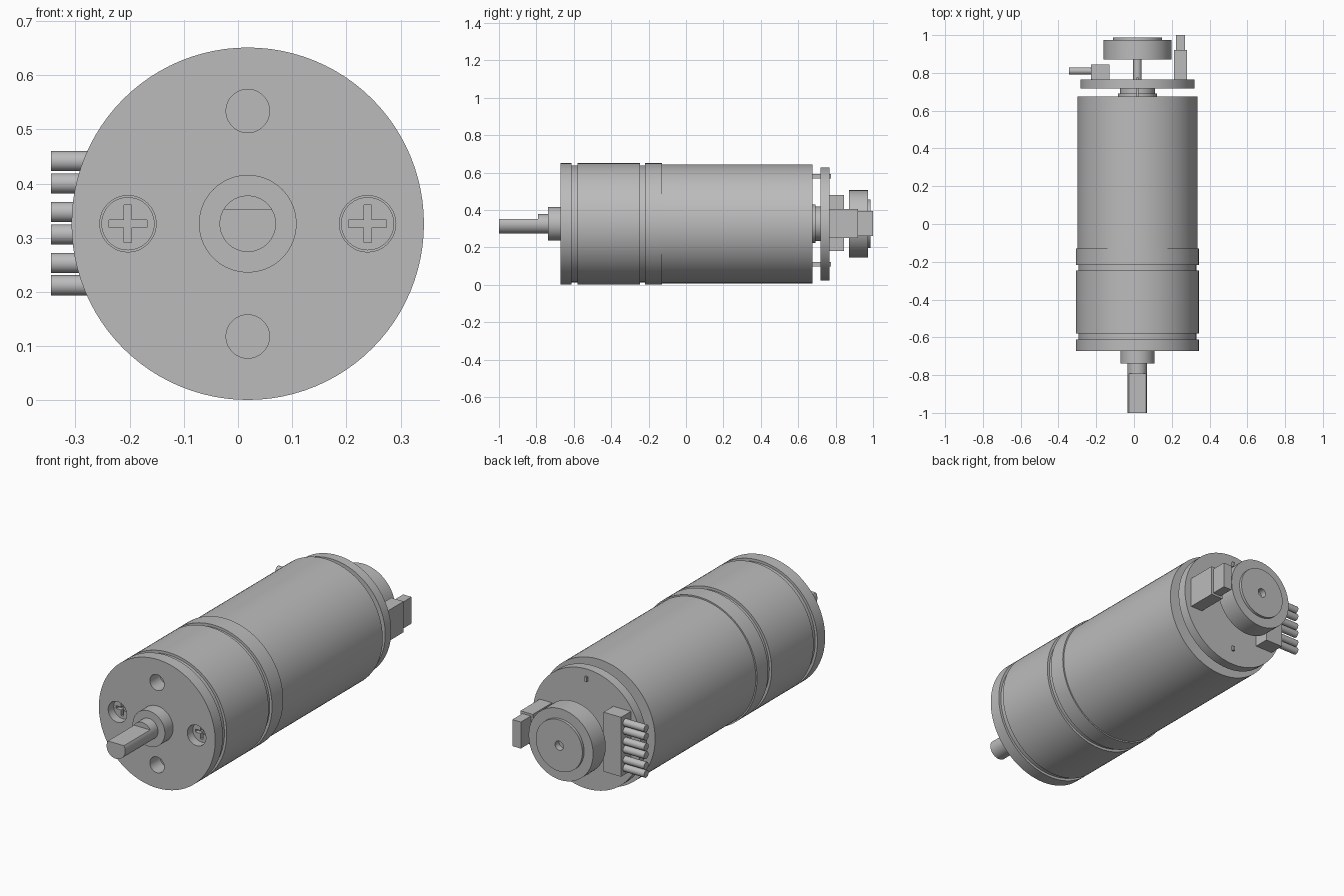
import bpy
import bmesh
import math
from mathutils import Matrix, Vector

cube = bpy.data.objects.get("Cube")
if cube:
    bpy.data.objects.remove(cube, do_unlink=True)

CX, CZ = 0.018, 0.326      # motor axis runs along y through this point

grey = bpy.data.materials.new("plain_grey")
grey.use_nodes = True
grey.diffuse_color = (0.5, 0.5, 0.5, 1)
grey.node_tree.nodes["Principled BSDF"].inputs["Base Color"].default_value = (0.5, 0.5, 0.5, 1)


def finish(name, bm):
    bmesh.ops.recalc_face_normals(bm, faces=bm.faces[:])
    mesh = bpy.data.meshes.new(name)
    bm.to_mesh(mesh)
    bm.free()
    mesh.materials.append(grey)
    obj = bpy.data.objects.new(name, mesh)
    bpy.context.scene.collection.objects.link(obj)
    return obj


def activate(obj):
    bpy.ops.object.select_all(action='DESELECT')
    obj.select_set(True)
    bpy.context.view_layer.objects.active = obj


def smooth(obj):
    activate(obj)
    bpy.ops.object.shade_smooth_by_angle(angle=math.radians(30))
    return obj


def lathe(name, profile, x=CX, z=CZ, sides=96):
    """Turn (y, radius) pairs about a line parallel to y and cap both ends."""
    bm = bmesh.new()
    rings = []
    for y, r in profile:
        angles = [math.tau * i / sides for i in range(sides)]
        rings.append([bm.verts.new((x + r * math.cos(a), y, z + r * math.sin(a))) for a in angles])
    for a, b in zip(rings, rings[1:]):
        for i in range(sides):
            j = (i + 1) % sides
            bm.faces.new((a[i], a[j], b[j], b[i]))
    bm.faces.new(rings[0])
    bm.faces.new(rings[-1])
    return smooth(finish(name, bm))


def box(name, xs, ys, zs):
    bm = bmesh.new()
    lo, hi = Vector((xs[0], ys[0], zs[0])), Vector((xs[1], ys[1], zs[1]))
    place = Matrix.Translation((lo + hi) / 2) @ Matrix.Diagonal((*(hi - lo), 1))
    bmesh.ops.create_cube(bm, size=1, matrix=place)
    return finish(name, bm)


def cut(target, cutter):
    mod = target.modifiers.new("cut", 'BOOLEAN')
    mod.operation = 'DIFFERENCE'
    mod.solver = 'EXACT'
    mod.object = cutter
    activate(target)
    bpy.ops.object.modifier_apply(modifier=mod.name)
    bpy.data.objects.remove(cutter, do_unlink=True)


# Front flange with its groove and four holes
FRONT = -0.672
flange = lathe("front_flange", [(FRONT, 0.325), (-0.611, 0.325), (-0.611, 0.312), (-0.58, 0.312)])
for side in (-1, 1):
    cut(flange, lathe("mount_cutter", [(FRONT - 0.05, 0.04), (FRONT + 0.08, 0.04)],
                      z=CZ + side * 0.208, sides=48))
    cut(flange, lathe("screw_cutter", [(FRONT - 0.05, 0.052), (FRONT + 0.08, 0.052)],
                      x=CX + side * 0.221, sides=48))
smooth(flange)

# Cross-head screws sunk in the side holes
for side, label in ((-1, "right"), (1, "left")):
    x, head = CX + side * 0.221, FRONT + 0.04
    screw = lathe(label + "_screw", [(head, 0.049), (-0.592, 0.049)], x=x, sides=48)
    for w, h in ((0.035, 0.007), (0.007, 0.035)):
        cut(screw, box("slot_cutter", (x - w, x + w), (head - 0.02, head + 0.02), (CZ - h, CZ + h)))
    smooth(screw)

# Gearbox, adapter ring and motor can
lathe("gearbox_case", [(-0.58, 0.325), (-0.245, 0.325), (-0.245, 0.312), (-0.218, 0.312)])
lathe("adapter_ring", [(-0.218, 0.325), (-0.129, 0.325)])
lathe("motor_can", [(-0.129, 0.318), (0.675, 0.318)])

# Output boss and D-shaped shaft
lathe("output_boss", [(FRONT, 0.09), (-0.738, 0.09)])
shaft = lathe("output_shaft", [(-1, 0.052), (-0.7, 0.052)], sides=64)
cut(shaft, box("flat_cutter", (CX - 0.1, CX + 0.1), (-1.1, -0.791), (CZ + 0.026, CZ + 0.2)))
smooth(shaft)

# Rear bearing, circuit board and terminals
lathe("rear_bearing", [(0.675, 0.103), (0.692, 0.103), (0.692, 0.092), (0.718, 0.092)])
lathe("circuit_board", [(0.718, 0.302), (0.766, 0.302)])
for z, label in ((0.58, "upper"), (0.11, "lower")):
    box(label + "_terminal", (CX - 0.006, CX + 0.006), (0.675, 0.776), (z - 0.012, z + 0.012))

# Encoder magnet on the rear shaft
lathe("rear_shaft", [(0.766, 0.022), (0.88, 0.022)], sides=32)
lathe("encoder_disc", [(0.872, 0.18), (0.973, 0.18), (0.973, 0.13), (0.987, 0.13),
                       (0.987, 0.023), (0.955, 0.023)])

# Wire connector with six leads in three pairs
box("wire_connector", (-0.228, -0.13), (0.766, 0.844), (0.18, 0.48))
for pair in range(3):
    for k in (-1, 1):
        bm = bmesh.new()
        place = Matrix.Translation((-0.282, 0.81, 0.327 + (pair - 1) * 0.094 + k * 0.0205))
        bmesh.ops.create_cone(bm, cap_ends=True, segments=32, radius1=0.0185, radius2=0.0185,
                              depth=0.126, matrix=place @ Matrix.Rotation(math.pi / 2, 4, 'Y'))
        smooth(finish("wire_lead", bm))

# Sensor standing beside the encoder disc
box("sensor_base", (0.212, 0.281), (0.766, 0.92), (0.25, 0.406))
box("sensor_tip", (0.223, 0.27), (0.92, 1.0), (0.261, 0.395))
